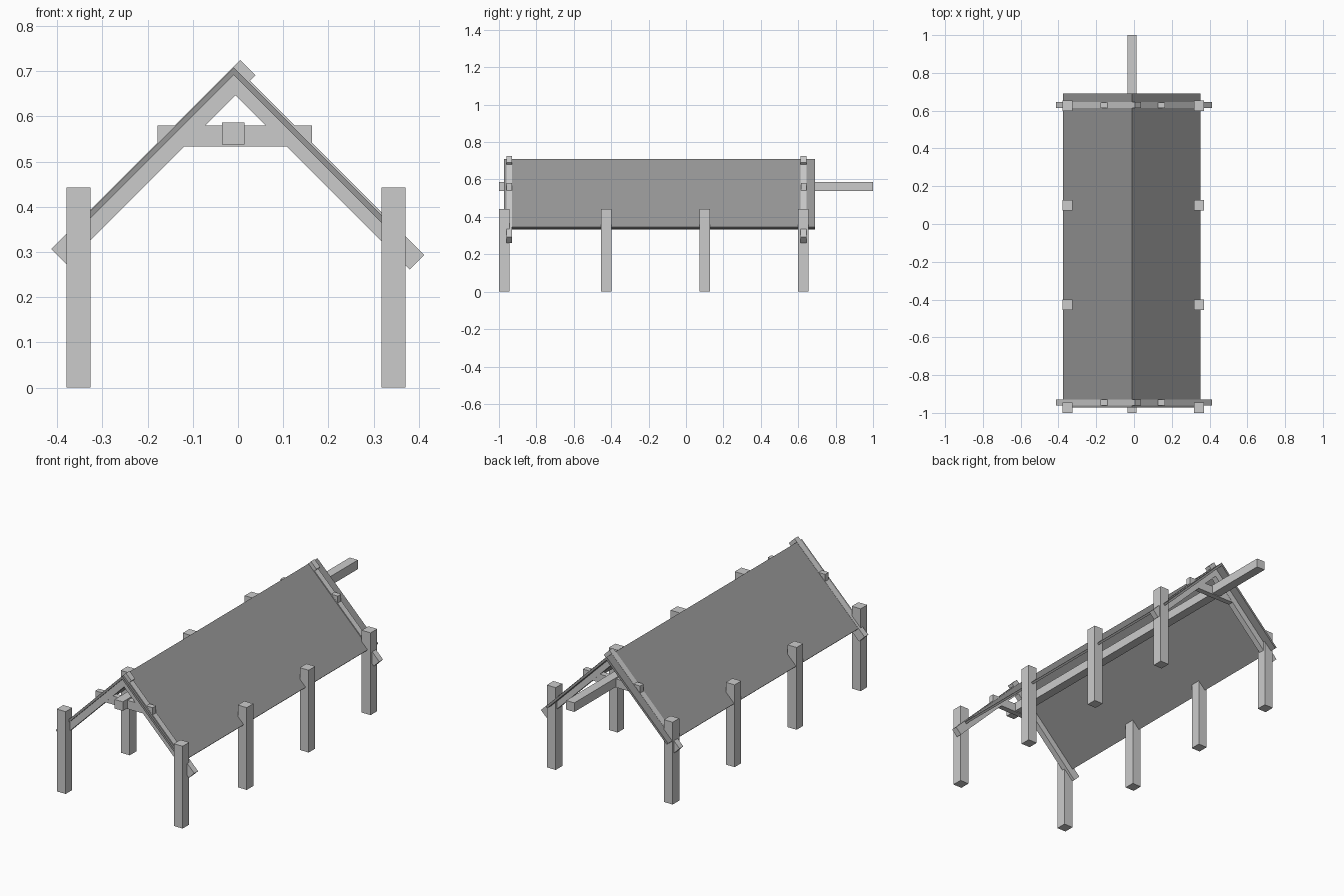
import bpy, bmesh

if "Cube" in bpy.data.objects:
    bpy.data.objects.remove(bpy.data.objects["Cube"])


def prism(name, pts, y0, y1):
    """Extrude an (x, z) outline from y0 to y1."""
    bm = bmesh.new()
    face = bm.faces.new([bm.verts.new((x, y0, z)) for x, z in pts])
    ext = bmesh.ops.extrude_face_region(bm, geom=[face])
    moved = [v for v in ext["geom"] if isinstance(v, bmesh.types.BMVert)]
    bmesh.ops.translate(bm, verts=moved, vec=(0, y1 - y0, 0))
    bmesh.ops.recalc_face_normals(bm, faces=bm.faces)
    mesh = bpy.data.meshes.new(name)
    bm.to_mesh(mesh)
    bm.free()
    obj = bpy.data.objects.new(name, mesh)
    bpy.context.collection.objects.link(obj)
    return obj


def box(name, x0, x1, y0, y1, z0, z1):
    return prism(name, [(x0, z0), (x1, z0), (x1, z1), (x0, z1)], y0, y1)


def diagonal(name, s0, s1, d0, d1, y0, y1):
    """45 degree timber bounded by x+z in [s0, s1] and z-x in [d0, d1]."""
    corners = [(s0, d0), (s1, d0), (s1, d1), (s0, d1)]
    return prism(name, [((s - d) / 2, (s + d) / 2) for s, d in corners], y0, y1)


# Two rows of posts
for y in (-0.972, -0.427, 0.1, 0.627):
    for side, x in (("left", -0.353), ("right", 0.344)):
        box(side + "_post", x - 0.0265, x + 0.0265, y - 0.028, y + 0.028, 0, 0.443)

# End trusses: crossed rafters and collar tie
for end, y in (("front", -0.945), ("back", 0.629)):
    a, b = y - 0.016, y + 0.016
    diagonal(end + "_left_rafter", -0.107, 0.7295, 0.653, 0.7195, a, b)
    diagonal(end + "_right_rafter", 0.641, 0.706, -0.119, 0.717, a, b)
    box(end + "_collar_tie", -0.178, 0.164, a + 0.001, b - 0.001, 0.534, 0.58)

# Long beam resting through the trusses
box("long_beam", -0.035, 0.014, -1, 1, 0.538, 0.587)

# Thin folded roof, darker than the timber
ax, az, t = -0.0095, 0.7085, 0.017
run_l, run_r = 0.367, 0.362
roof = prism("roof", [
    (ax, az), (ax - run_l, az - run_l),
    (ax - run_l + t / 2, az - run_l - t / 2),
    (ax, az - t),
    (ax + run_r - t / 2, az - run_r - t / 2),
    (ax + run_r, az - run_r)], -0.972, 0.69)
dark = bpy.data.materials.new("dark_grey")
dark.diffuse_color = (0.31, 0.31, 0.31, 1)
dark.use_nodes = True
dark.node_tree.nodes["Principled BSDF"].inputs["Base Color"].default_value = dark.diffuse_color
roof.data.materials.append(dark)
